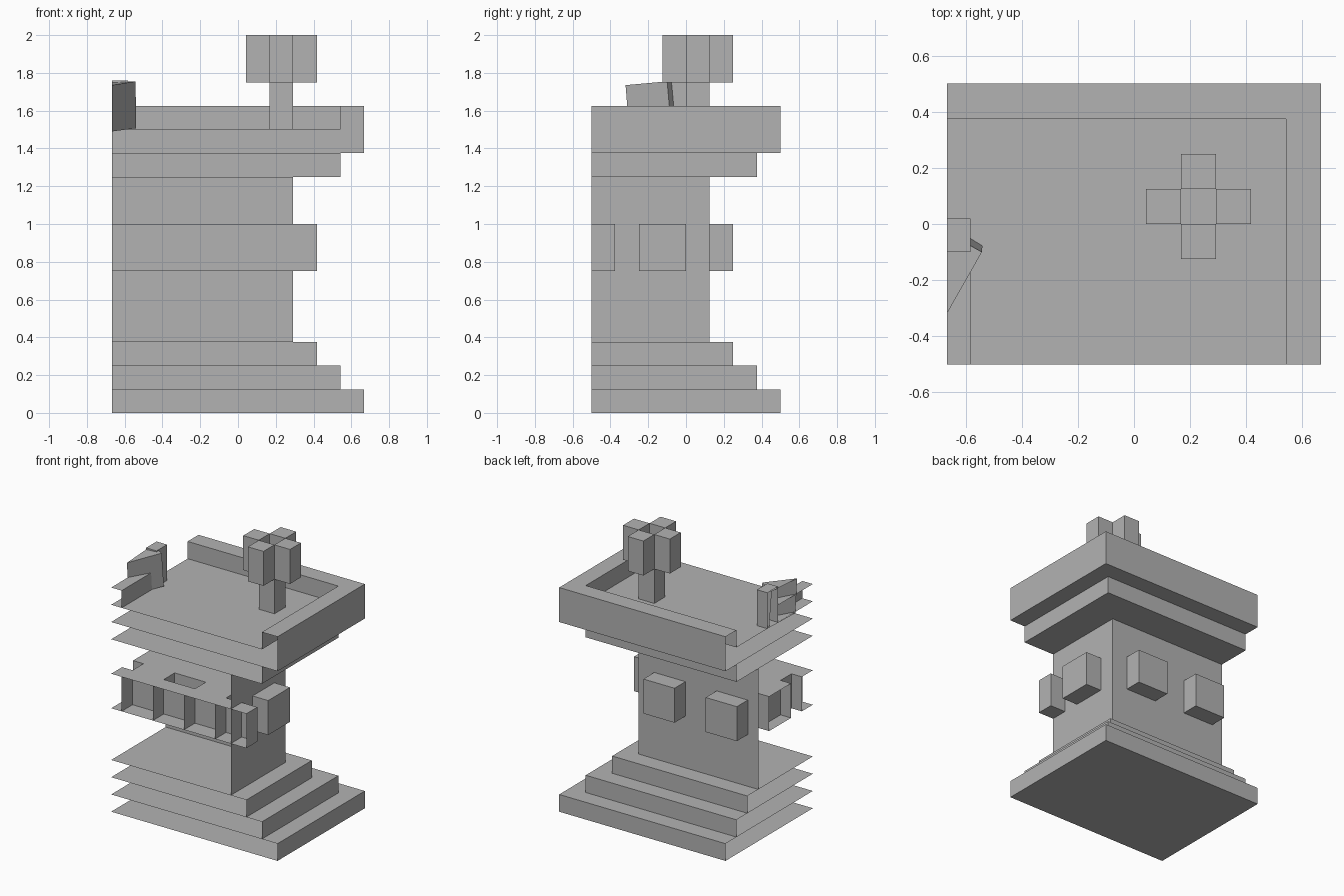
import bpy, bmesh

if "Cube" in bpy.data.objects:
    bpy.data.objects.remove(bpy.data.objects["Cube"])

# One stone colour for the whole piece
stone = bpy.data.materials.new("stone grey")
stone.diffuse_color = (0.45, 0.45, 0.45, 1)
stone.use_nodes = True
stone.node_tree.nodes["Principled BSDF"].inputs["Base Color"].default_value = stone.diffuse_color

CX, CY = -0.667, -0.5   # open cut planes: left side and front side


def on_cut(a, b):
    return (abs(a[0] - CX) < 1e-4 and abs(b[0] - CX) < 1e-4) or \
           (abs(a[1] - CY) < 1e-4 and abs(b[1] - CY) < 1e-4)


def finish(name, bm):
    me = bpy.data.meshes.new(name)
    bm.to_mesh(me)
    bm.free()
    me.materials.append(stone)
    ob = bpy.data.objects.new(name, me)
    bpy.context.collection.objects.link(ob)
    return ob


def shell(name, bottom, top, caps="bt", sides=True, flip=False):
    """Prism between two counter-clockwise loops, left open on the cut planes."""
    bm = bmesh.new()
    lo = [bm.verts.new(p) for p in bottom]
    hi = [bm.verts.new(p) for p in top]
    n = len(lo)
    if "b" in caps:
        bm.faces.new(lo[::-1])
    if "t" in caps:
        bm.faces.new(hi)
    if sides:
        for i in range(n):
            j = (i + 1) % n
            if not on_cut(bottom[i], bottom[j]):
                bm.faces.new((lo[i], lo[j], hi[j], hi[i]))
    if flip:
        bmesh.ops.reverse_faces(bm, faces=bm.faces[:])
    loose = [v for v in bm.verts if not v.link_faces]
    bmesh.ops.delete(bm, geom=loose, context='VERTS')
    return finish(name, bm)


def slab(name, x0, x1, y0, y1, z0, z1, **kw):
    loop = [(x0, y0), (x1, y0), (x1, y1), (x0, y1)]
    return shell(name, [(x, y, z0) for x, y in loop],
                 [(x, y, z1) for x, y in loop], **kw)


# Stepped foot
for i in range(3):
    s = 0.125 * i
    slab(f"foot_step_{i + 1}", CX, 0.667 - s, CY, 0.5 - s, s, s + 0.125)

# Column
slab("column", CX, 0.292, CY, 0.125, 0.375, 1.25, caps="")

# Crossing beams whose ends stick out of the column
for i, (y0, y1) in enumerate([(CY, -0.375), (-0.25, 0.0)]):
    slab(f"cross_beam_{i + 1}", CX, 0.417, y0, y1, 0.75, 1.0)
for i, x0 in enumerate([-0.583, -0.083]):
    slab(f"long_beam_{i + 1}", x0, x0 + 0.25, CY, 0.25, 0.75, 1.0)

# Capital and tray with raised rim
slab("capital", CX, 0.542, CY, 0.375, 1.25, 1.375, caps="b")
slab("tray_outside", CX, 0.667, CY, 0.5, 1.375, 1.625, caps="b")
slab("tray_inside", CX, 0.542, CY, 0.375, 1.5, 1.625, caps="b", flip=True)
rim = [(0.542, CY), (0.667, CY), (0.667, 0.5), (CX, 0.5), (CX, 0.375), (0.542, 0.375)]
rim = [(x, y, 1.625) for x, y in rim]
shell("rim_top", rim, rim, caps="t", sides=False)

# Small plant: stem and four leaf blocks round an open middle
slab("plant_stem", 0.167, 0.292, 0, 0.125, 1.5, 1.75)
for i, (dx, dy) in enumerate([(1, 0), (-1, 0), (0, 1), (0, -1)]):
    x, y = 0.167 + 0.125 * dx, 0.125 * dy
    slab(f"leaf_block_{i + 1}", x, x + 0.125, y, y + 0.125, 1.75, 2.0)

# Low rail, post and leaning block at the left edge
slab("low_rail", CX, -0.583, CY, -0.1, 1.5, 1.625)
slab("rail_post", CX, -0.583, -0.1, 0.02, 1.5, 1.76)
shell("leaning_block",
      [(CX, -0.30, 1.49), (-0.54, -0.078, 1.507), (CX, 0.0, 1.5)],
      [(CX, -0.32, 1.735), (-0.542, -0.10, 1.755), (CX, -0.03, 1.752)])
